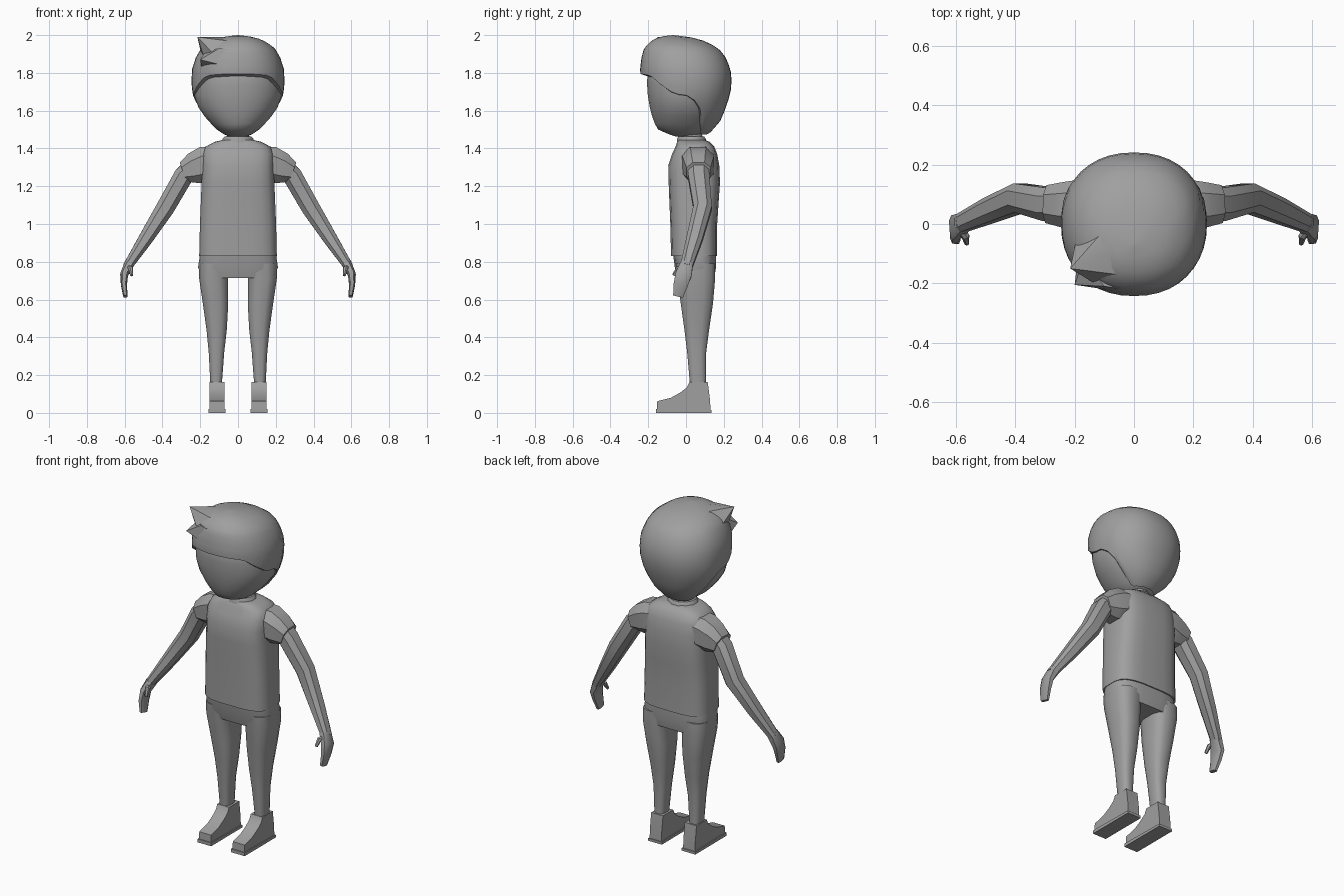
import bpy, bmesh, math
from mathutils import Vector

if "Cube" in bpy.data.objects:
    bpy.data.objects.remove(bpy.data.objects["Cube"])

grey = bpy.data.materials.new("plain grey")
grey.diffuse_color = (0.35, 0.35, 0.35, 1)
grey.use_nodes = True
grey.node_tree.nodes["Principled BSDF"].inputs["Base Color"].default_value = grey.diffuse_color


def finish(name, bm, mirror=False, angle=40):
    """Turn a bmesh into a shaded object, optionally mirrored across x."""
    bmesh.ops.recalc_face_normals(bm, faces=bm.faces)
    me = bpy.data.meshes.new(name)
    bm.to_mesh(me)
    bm.free()
    me.shade_smooth()
    me.set_sharp_from_angle(angle=math.radians(angle))
    me.materials.append(grey)
    ob = bpy.data.objects.new(name, me)
    bpy.context.collection.objects.link(ob)
    if mirror:
        m = ob.modifiers.new("Mirror", 'MIRROR')
        m.use_mirror_merge = False
    return ob


def skin(bm, rings, cap_start=True, cap_end=True):
    """Bridge rings of points with quads."""
    rows = [[bm.verts.new(p) for p in r] for r in rings]
    n = len(rows[0])
    for a, b in zip(rows, rows[1:]):
        for i in range(n):
            j = (i + 1) % n
            bm.faces.new((a[i], a[j], b[j], b[i]))
    if cap_start:
        bm.faces.new(rows[0][::-1])
    if cap_end:
        bm.faces.new(rows[-1])


def power(v, n):
    return math.copysign(abs(v) ** (2 / n), v)


def oval(a, n):
    return power(math.cos(a), n), power(math.sin(a), n)


def lerp_table(table, v):
    """Piecewise linear lookup, first column ascending."""
    if v <= table[0][0]:
        return table[0][1:]
    for p, q in zip(table, table[1:]):
        if v <= q[0]:
            t = (v - p[0]) / (q[0] - p[0])
            return tuple(a + (b - a) * t for a, b in zip(p[1:], q[1:]))
    return table[-1][1:]


def body(name, rings, sides=16, n=2.0, mirror=False):
    """Stack of rounded sections: z, x min, x max, y front, y back."""
    bm = bmesh.new()
    out = []
    for z, x0, x1, y0, y1 in rings:
        ring = []
        for i in range(sides):
            c, s = oval(2 * math.pi * (i + 0.5) / sides, n)
            ring.append(((x0 + x1) / 2 + c * (x1 - x0) / 2,
                         (y0 + y1) / 2 + s * (y1 - y0) / 2, z))
        out.append(ring)
    skin(bm, out)
    return finish(name, bm, mirror)


def limb(name, path, sides=8, n=2.5):
    """Mirrored tube: centre x, y, z, radius in the front plane, radius in depth."""
    bm = bmesh.new()
    pts = [Vector(p[:3]) for p in path]
    out = []
    for k, p in enumerate(path):
        t = (pts[min(k + 1, len(pts) - 1)] - pts[max(k - 1, 0)]).normalized()
        v = Vector((0, 1, 0))
        v = (v - t * v.dot(t)).normalized()
        u = t.cross(v)
        ring = []
        for i in range(sides):
            c, s = oval(2 * math.pi * (i + 0.5) / sides, n)
            ring.append(pts[k] + u * c * p[3] + v * s * p[4])
        out.append(ring)
    skin(bm, out)
    return finish(name, bm, True, 35)


def slab(name, profile, x0, x1):
    """Mirrored side profile (y, z) extruded across x."""
    bm = bmesh.new()
    skin(bm, [[(x, y, z) for y, z in profile] for x in (x0, x1)])
    return finish(name, bm, True, 30)


# Head
head = [(1.462, .04, -.05, .05), (1.475, .075, -.09, .08), (1.50, .112, -.148, .12),
        (1.53, .142, -.165, .14), (1.57, .178, -.18, .165), (1.62, .212, -.193, .185),
        (1.68, .232, -.203, .20), (1.74, .236, -.207, .21), (1.80, .23, -.205, .20),
        (1.88, .19, -.17, .16), (1.95, .11, -.11, .08)]
body("head", [(z, -h, h, a, b) for z, h, a, b in head], 32, 2.15)

# Hair cap: columns run from the crown down to a shaped hairline
shell = [(1.47, .09, -.12, .10), (1.50, .128, -.155, .155), (1.56, .180, -.185, .19),
         (1.62, .218, -.205, .212), (1.68, .238, -.225, .232), (1.74, .247, -.238, .243),
         (1.82, .243, -.243, .236), (1.88, .224, -.236, .212), (1.93, .195, -.222, .172),
         (1.965, .148, -.19, .11), (1.985, .10, -.155, .045), (1.995, .05, -.115, -.02),
         (2.0, .001, -.071, -.069)]
hairline = [(-1, 1.795), (-.75, 1.785), (-.55, 1.74), (-.25, 1.69), (.05, 1.68),
            (.27, 1.63), (.42, 1.56), (.5, 1.50), (.7, 1.487), (1, 1.487)]
COLS, ROWS = 40, 14


def hair_point(i, z, scale=1.0, drop=0.0):
    c, s = oval(2 * math.pi * i / COLS, 2.2)
    h, y0, y1 = lerp_table(shell, z)
    return (c * h * scale, (y0 + y1) / 2 + s * (y1 - y0) / 2 * scale, z - drop)


rings = []
for r in range(1, ROWS + 1):
    ring = []
    for i in range(COLS):
        low = lerp_table(hairline, math.sin(2 * math.pi * i / COLS))[0]
        ring.append(hair_point(i, 2 - (2 - low) * (1 - math.cos(r / ROWS * math.pi / 2))))
    rings.append(ring)
lows = [lerp_table(hairline, math.sin(2 * math.pi * i / COLS))[0] for i in range(COLS)]
rings.append([hair_point(i, z, 0.86, 0.012) for i, z in enumerate(lows)])
rings.insert(0, [(x * .1, -.07 + (y + .07) * .1, 2.0) for x, y, z in rings[0]])
bm = bmesh.new()
skin(bm, rings, True, False)
finish("hair", bm)


# Swept tufts at one front corner of the hair
def tuft(name, base, tip):
    bm = bmesh.new()
    for p in base + [tip]:
        bm.verts.new(p)
    bmesh.ops.convex_hull(bm, input=bm.verts)
    finish(name, bm, angle=30)


tuft("upper_tuft", [(.02, -.06, 1.99), (.02, -.18, 1.96), (-.10, -.22, 1.87),
                    (-.19, -.03, 1.88), (-.17, -.14, 1.85), (-.10, -.02, 1.975)],
     (-.215, -.15, 1.99))
tuft("lower_tuft", [(.0, -.225, 1.92), (.0, -.235, 1.82), (-.19, -.12, 1.81),
                    (-.17, -.12, 1.92), (-.1, -.21, 1.93)],
     (-.20, -.205, 1.87))

# Neck and collar
body("neck", [(1.40, -.065, .065, -.035, .095), (1.50, -.06, .06, -.035, .085)], 12)
body("collar", [(1.42, -.095, .095, -.052, .115), (1.45, -.085, .085, -.05, .107),
                (1.462, -.075, .075, -.045, .10)], 12)

# Shirt body
shirt = [(.83, .207, -.08, .166), (1.0, .203, -.084, .166), (1.12, .198, -.089, .174),
         (1.22, .194, -.093, .181), (1.31, .19, -.095, .177), (1.37, .19, -.075, .166),
         (1.41, .172, -.056, .15), (1.435, .125, -.048, .125), (1.445, .08, -.04, .10)]
body("shirt", [(z, -h, h, a, b) for z, h, a, b in shirt], 20, 3.4)

# Sleeves, arms, hands and thumbs
limb("sleeve", [(.10, .06, 1.335, .085, .095), (.175, .065, 1.315, .102, .09),
                (.235, .065, 1.295, .088, .08), (.288, .067, 1.275, .058, .068)])
limb("arm", [(.23, .066, 1.31, .055, .06), (.288, .067, 1.255, .055, .06),
             (.385, .088, 1.085, .052, .052), (.49, .045, .92, .04, .045),
             (.585, .002, .775, .026, .034)])
limb("hand", [(.575, .005, .79, .028, .034), (.602, -.012, .735, .022, .045),
              (.604, -.028, .68, .017, .04), (.596, -.042, .617, .012, .028)], 8, 3)
limb("thumb", [(.588, -.01, .775, .014, .014), (.568, -.042, .765, .013, .013),
               (.563, -.065, .728, .008, .009)], 6)

# Trousers
body("hips", [(.715, -.19, .19, -.045, .15), (.77, -.213, .213, -.06, .16),
              (.86, -.2, .2, -.072, .158)], 20, 3.2)
body("leg", [(.79, .03, .21, -.055, .157), (.715, .05, .208, -.048, .157),
             (.58, .05, .188, -.03, .145), (.44, .058, .168, -.01, .124),
             (.32, .072, .156, .005, .108), (.15, .085, .147, .02, .107)],
     12, 2.9, True)

# Shoes
slab("shoe", [(-.155, .012), (.13, .012), (.127, .07), (.115, .163), (.018, .163),
              (.005, .135), (-.03, .108), (-.08, .08), (-.152, .062)], .072, .15)
slab("sole", [(-.16, 0), (.135, 0), (.135, .015), (-.16, .02)], .066, .156)
